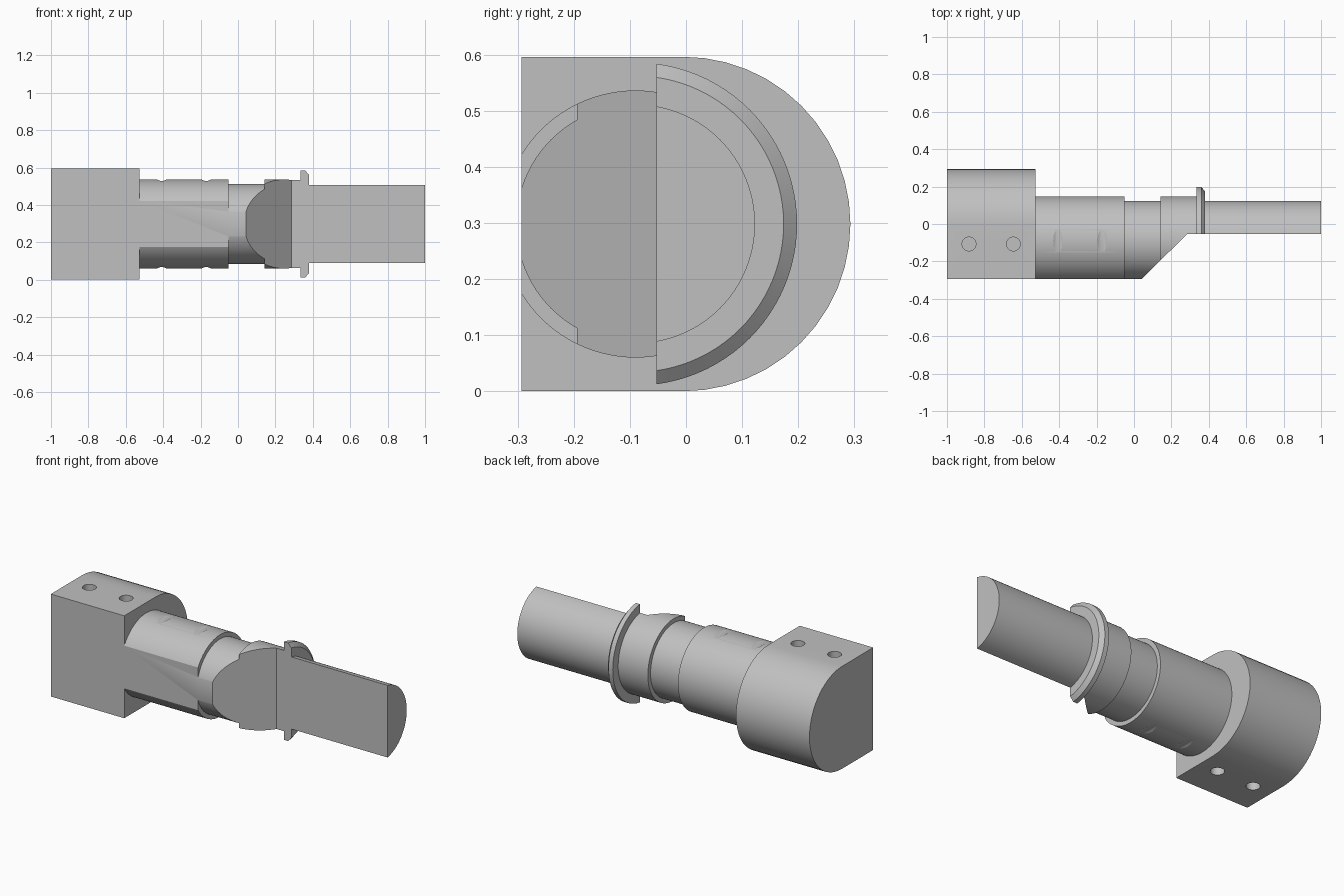
import bpy, bmesh, math
from mathutils import Matrix, Vector

if "Cube" in bpy.data.objects:
    bpy.data.objects.remove(bpy.data.objects["Cube"])

AXIS_Y, AXIS_Z = -0.09, 0.298      # centre line of the round shaft
FRONT = -0.293                     # flat front of block and shaft
STATIONS = [-0.882, -0.645, -0.407, -0.17]

gray = bpy.data.materials.new("plain gray")
gray.use_nodes = True
gray.diffuse_color = (0.53, 0.53, 0.53, 1)
gray.node_tree.nodes["Principled BSDF"].inputs["Base Color"].default_value = gray.diffuse_color


def finish(name, bm):
    bmesh.ops.recalc_face_normals(bm, faces=bm.faces)
    mesh = bpy.data.meshes.new(name)
    bm.to_mesh(mesh)
    bm.free()
    mesh.materials.append(gray)
    obj = bpy.data.objects.new(name, mesh)
    bpy.context.collection.objects.link(obj)
    return obj


def prism(name, points, direction):
    """Extrude a closed outline along a direction."""
    bm = bmesh.new()
    face = bm.faces.new([bm.verts.new(p) for p in points])
    extruded = bmesh.ops.extrude_face_region(bm, geom=[face], use_keep_orig=True)
    moved = [v for v in extruded["geom"] if isinstance(v, bmesh.types.BMVert)]
    bmesh.ops.translate(bm, verts=moved, vec=direction)
    return finish(name, bm)


def cylinder(name, centre, radius, depth, rotation):
    bm = bmesh.new()
    bmesh.ops.create_cone(bm, cap_ends=True, segments=40, radius1=radius, radius2=radius,
                          depth=depth, matrix=Matrix.Translation(centre) @ rotation)
    return finish(name, bm)


def activate(obj):
    bpy.ops.object.select_all(action="DESELECT")
    obj.select_set(True)
    bpy.context.view_layer.objects.active = obj


def cut(obj, cutter):
    cutter.hide_render = True
    mod = obj.modifiers.new("cut", "BOOLEAN")
    mod.operation, mod.solver, mod.object = "DIFFERENCE", "EXACT", cutter
    activate(obj)
    bpy.ops.object.modifier_apply(modifier=mod.name)
    bpy.data.objects.remove(cutter)


def smooth(obj):
    activate(obj)
    bpy.ops.object.shade_smooth_by_angle(angle=math.radians(18))


# Mounting block: flat front, half-round back
R = 0.298
outline = [(-1, FRONT, 0)]
for i in range(25):
    a = -math.pi / 2 + math.pi * i / 24
    outline.append((-1, -0.005 + R * math.cos(a), R + R * math.sin(a)))
outline.append((-1, FRONT, 2 * R))
block = prism("mounting_block", outline, Vector((0.473, 0, 0)))

# Blind screw holes in the top and bottom of the block
for x in STATIONS[:2]:
    for z in (0, 2 * R):
        cut(block, cylinder("hole_cutter", (x, -0.107, z), 0.037, 0.12, Matrix()))
smooth(block)

# Stepped round shaft with collar, chamfered flange and tail
profile = [(-0.527, 0.238), (-0.052, 0.238), (-0.052, 0.213), (0.142, 0.213),
           (0.142, 0.238), (0.333, 0.238), (0.333, 0.288), (0.36, 0.288),
           (0.38, 0.264), (0.38, 0.213), (1, 0.213)]
bm = bmesh.new()
SEG = 96
rings = []
for x, r in profile:
    rings.append([bm.verts.new((x, AXIS_Y + r * math.cos(math.tau * k / SEG),
                                AXIS_Z + r * math.sin(math.tau * k / SEG)))
                  for k in range(SEG)])
for a, b in zip(rings, rings[1:]):
    for k in range(SEG):
        n = (k + 1) % SEG
        bm.faces.new((a[k], a[n], b[n], b[k]))
bm.faces.new(rings[0])
bm.faces.new(rings[-1])
shaft = finish("stepped_shaft", bm)

# Flat front, slanted face and half-cut tail
cut_line = [(-0.8, FRONT), (0.042, FRONT), (0.285, -0.053), (1.2, -0.053),
            (1.2, -0.6), (-0.8, -0.6)]
cut(shaft, prism("front_cutter", [(x, y, -0.2) for x, y in cut_line], Vector((0, 0, 1))))

# Shallow cross grooves on the top and bottom of the shaft
turn = Matrix.Rotation(math.pi / 2, 4, "X")
for x in STATIONS[2:]:
    for side in (-1, 1):
        centre = (x, AXIS_Y, AXIS_Z + side * (0.23 + 0.043))
        cut(shaft, cylinder("groove_cutter", centre, 0.043, 0.3, turn))
smooth(shaft)
